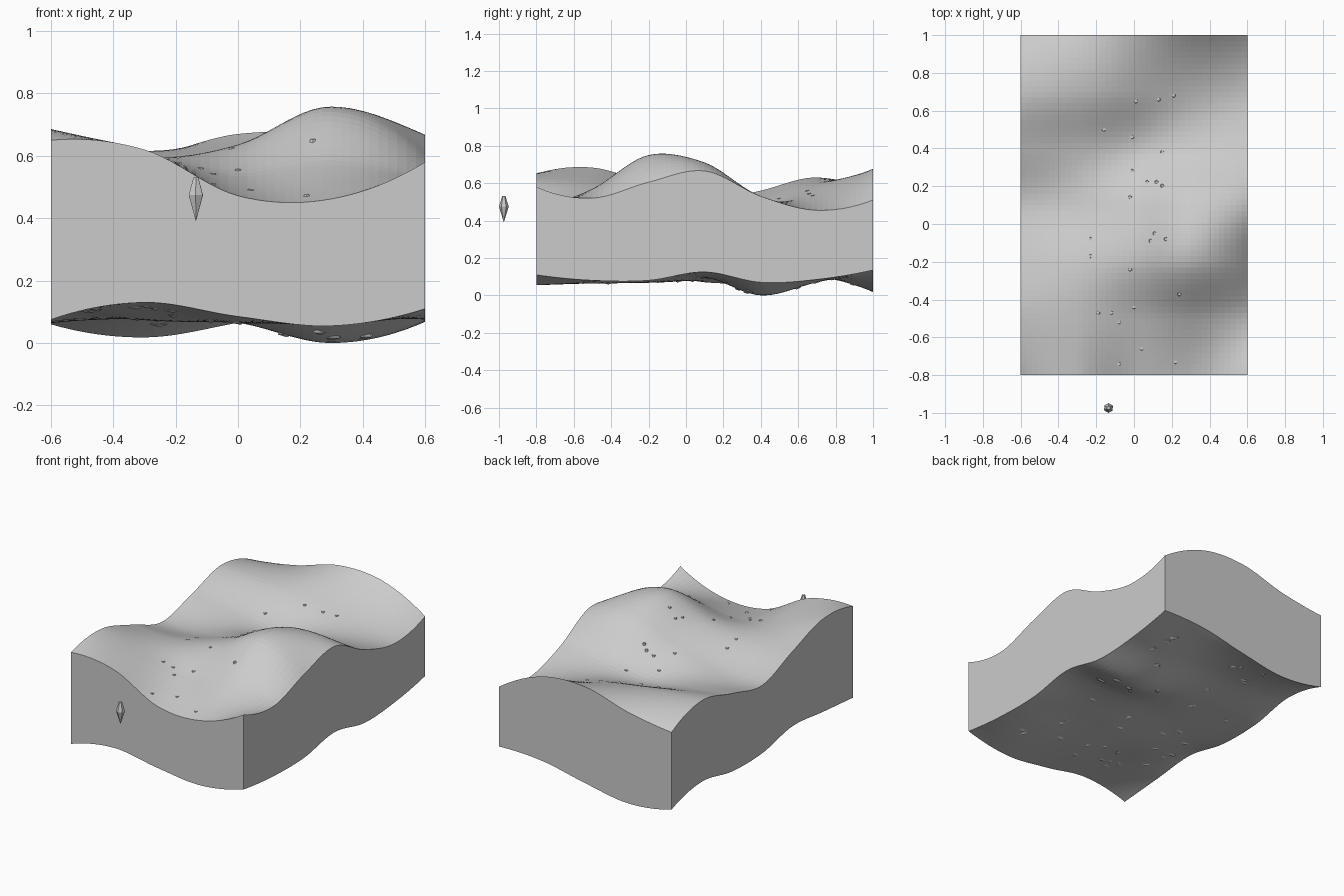
import bpy, bmesh, math, random
from mathutils import Matrix, Vector

if "Cube" in bpy.data.objects:
    bpy.data.objects.remove(bpy.data.objects["Cube"])

random.seed(4)
X0, X1, Y0, Y1 = -0.6, 0.6, -0.8, 1.0
NX, NY = 40, 60

# Coarse heights, rows front to back, columns left to right
TOP = [[.65, .62, .472, .462, .58],
       [.683, .605, .535, .57, .52],
       [.595, .585, .635, .75, .605],
       [.497, .505, .58, .705, .665],
       [.56, .515, .475, .52, .53],
       [.63, .61, .58, .52, .455],
       [.545, .59, .67, .655, .51]]
BOTTOM = [[.075, .13, .085, .055, .11],
          [.10, .11, .065, .07, .08],
          [.125, .075, .07, .10, .08],
          [.07, .08, .09, .10, .125],
          [.07, .09, .065, .0, .07],
          [.12, .10, .10, .07, .085],
          [.06, .018, .065, .125, .135]]


def spline(vals, t):
    """Smooth curve through evenly spaced values, t in 0..1"""
    a, b, c = vals[:3]
    d, e, f = vals[-3:]
    p = [3 * a - 3 * b + c] + list(vals) + [3 * f - 3 * e + d]
    s = min(max(t, 0), 1) * (len(vals) - 1)
    i = min(int(s), len(vals) - 2)
    f = s - i
    a, b, c, d = p[i:i + 4]
    return b + .5 * f * (c - a + f * (2 * a - 5 * b + 4 * c - d + f * (3 * (b - c) + d - a)))


def height(rows, x, y):
    u, v = (x - X0) / (X1 - X0), (y - Y0) / (Y1 - Y0)
    return max(0, spline([spline(r, u) for r in rows], v))


def finish(bm, name):
    bmesh.ops.recalc_face_normals(bm, faces=bm.faces[:])
    me = bpy.data.meshes.new(name)
    bm.to_mesh(me)
    bm.free()
    ob = bpy.data.objects.new(name, me)
    bpy.context.collection.objects.link(ob)
    return ob


# Wavy block: two height surfaces joined by flat walls
bm = bmesh.new()
layers = []
for rows in (BOTTOM, TOP):
    g = []
    for j in range(NY + 1):
        y = Y0 + (Y1 - Y0) * j / NY
        g.append([bm.verts.new((x, y, height(rows, x, y)))
                  for x in [X0 + (X1 - X0) * i / NX for i in range(NX + 1)]])
    for j in range(NY):
        for i in range(NX):
            bm.faces.new((g[j][i], g[j][i + 1], g[j + 1][i + 1], g[j + 1][i]))
    layers.append(g)
lo, hi = [g[0][:-1] + [r[-1] for r in g[:-1]] + g[-1][:0:-1] + [r[0] for r in g[:0:-1]]
          for g in layers]
for k in range(len(lo)):
    n = (k + 1) % len(lo)
    bm.faces.new((lo[k], lo[n], hi[n], hi[k]))
finish(bm, "wavy_block")


# Crystal: six sides, long lower point, short blunt upper point
def crystal(bm, x, y, top, h=.14, r=.026):
    def ring(z, rad):
        return [bm.verts.new((x + rad * math.cos(k * math.pi / 3 + .5),
                              y + rad * math.sin(k * math.pi / 3 + .5), z)) for k in range(6)]
    cap, belt = ring(top, r * .35), ring(top - .4 * h, r)
    tip = bm.verts.new((x, y, top - h))
    bm.faces.new(cap)
    for k in range(6):
        n = (k + 1) % 6
        bm.faces.new((cap[k], belt[k], belt[n], cap[n]))
        bm.faces.new((belt[k], tip, belt[n]))


bm = bmesh.new()
crystal(bm, -.135, -.974, .53)
finish(bm, "floating_crystal")

# Crystal tips just breaking through the upper surface
SPOTS = [(-.16, .5), (-.01, .46), (.13, .66), (.21, .68), (.01, .65), (.15, .38),
         (-.01, .28), (.07, .22), (.12, .22), (.15, .2), (-.02, .14), (-.23, -.08),
         (-.23, -.17), (.11, -.05), (.09, -.09), (.17, -.08), (-.02, -.24), (.24, -.37),
         (0, -.44), (-.12, -.47), (-.19, -.47), (-.08, -.52), (.04, -.66), (-.08, -.74),
         (.22, -.73)]
bm = bmesh.new()
for x, y in SPOTS:
    crystal(bm, x, y, height(TOP, x, y) + .003)
finish(bm, "embedded_crystals")

# Shallow stones just breaking through the underside
bm = bmesh.new()
for _ in range(40):
    x, y = random.uniform(-.5, .5), random.uniform(-.7, .9)
    m = (Matrix.Translation((x, y, height(BOTTOM, x, y) + .008))
         @ Matrix.Rotation(random.uniform(0, math.pi), 4, 'Z')
         @ Matrix.Diagonal((random.uniform(.03, .045), .02, .014, 1)))
    bmesh.ops.create_icosphere(bm, subdivisions=1, radius=1, matrix=m)
# keep every stone above the ground plane
for v in bm.verts:
    v.co.z = max(v.co.z, 0)
finish(bm, "underside_stones")
